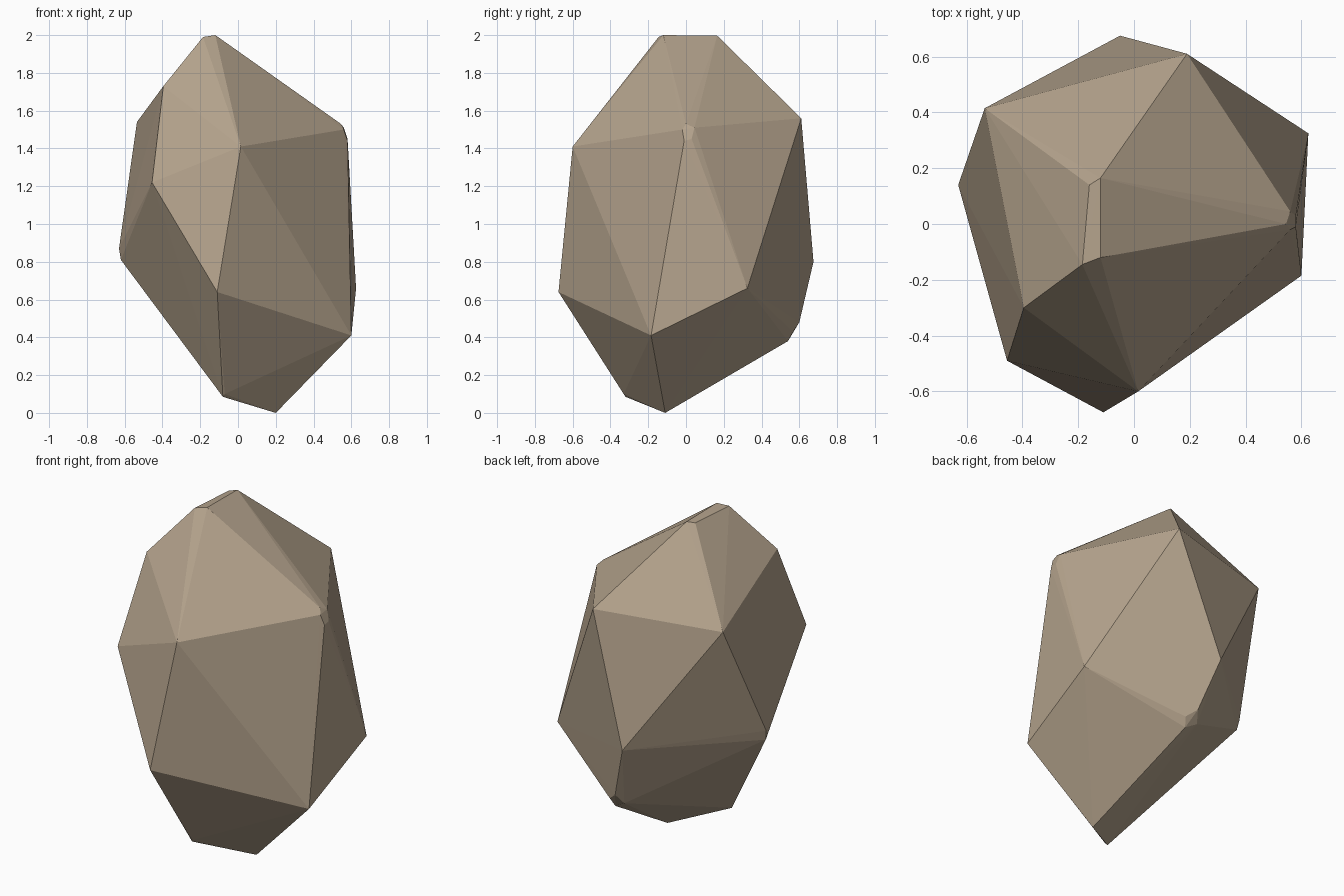
import bpy, bmesh

# Corner points of the faceted boulder, grouped by region
crown = [(-0.12, -0.12, 2.0), (-0.12, 0.165, 1.997), (-0.16, 0.14, 1.99), (-0.185, -0.145, 1.99)]
front = [(0.015, -0.6, 1.41), (-0.11, -0.675, 0.64), (-0.455, -0.49, 1.22), (-0.395, -0.3, 1.73)]
left = [(-0.63, 0.14, 0.87), (-0.62, 0.13, 0.81), (-0.535, 0.415, 1.54)]
right = [(0.6, -0.185, 0.41), (0.625, 0.325, 0.66)]
right_chip = [(0.545, 0.0, 1.53), (0.56, 0.045, 1.51), (0.58, 0.03, 1.45),
              (0.58, -0.01, 1.44), (0.56, -0.02, 1.5)]
back = [(0.19, 0.61, 1.56), (-0.05, 0.675, 0.8)]
back_chip = [(0.11, 0.565, 0.43), (0.05, 0.6, 0.48), (0.02, 0.555, 0.42), (0.09, 0.54, 0.38)]
base = [(0.2, -0.11, 0.0), (-0.07, -0.33, 0.1), (-0.08, -0.32, 0.085)]

# Wrap the corners in a convex skin
bm = bmesh.new()
for p in crown + front + left + right + right_chip + back + back_chip + base:
    bm.verts.new(p)
hull = bmesh.ops.convex_hull(bm, input=bm.verts)
loose = [v for v in bm.verts if not v.link_faces]
bmesh.ops.delete(bm, geom=loose, context='VERTS')
bmesh.ops.recalc_face_normals(bm, faces=bm.faces)

mesh = bpy.data.meshes.new("boulder")
bm.to_mesh(mesh)
bm.free()
boulder = bpy.data.objects.new("boulder", mesh)
bpy.context.collection.objects.link(boulder)

# Brown stone colour
stone = bpy.data.materials.new("stone")
stone.diffuse_color = (0.45, 0.36, 0.26, 1)
mesh.materials.append(stone)
